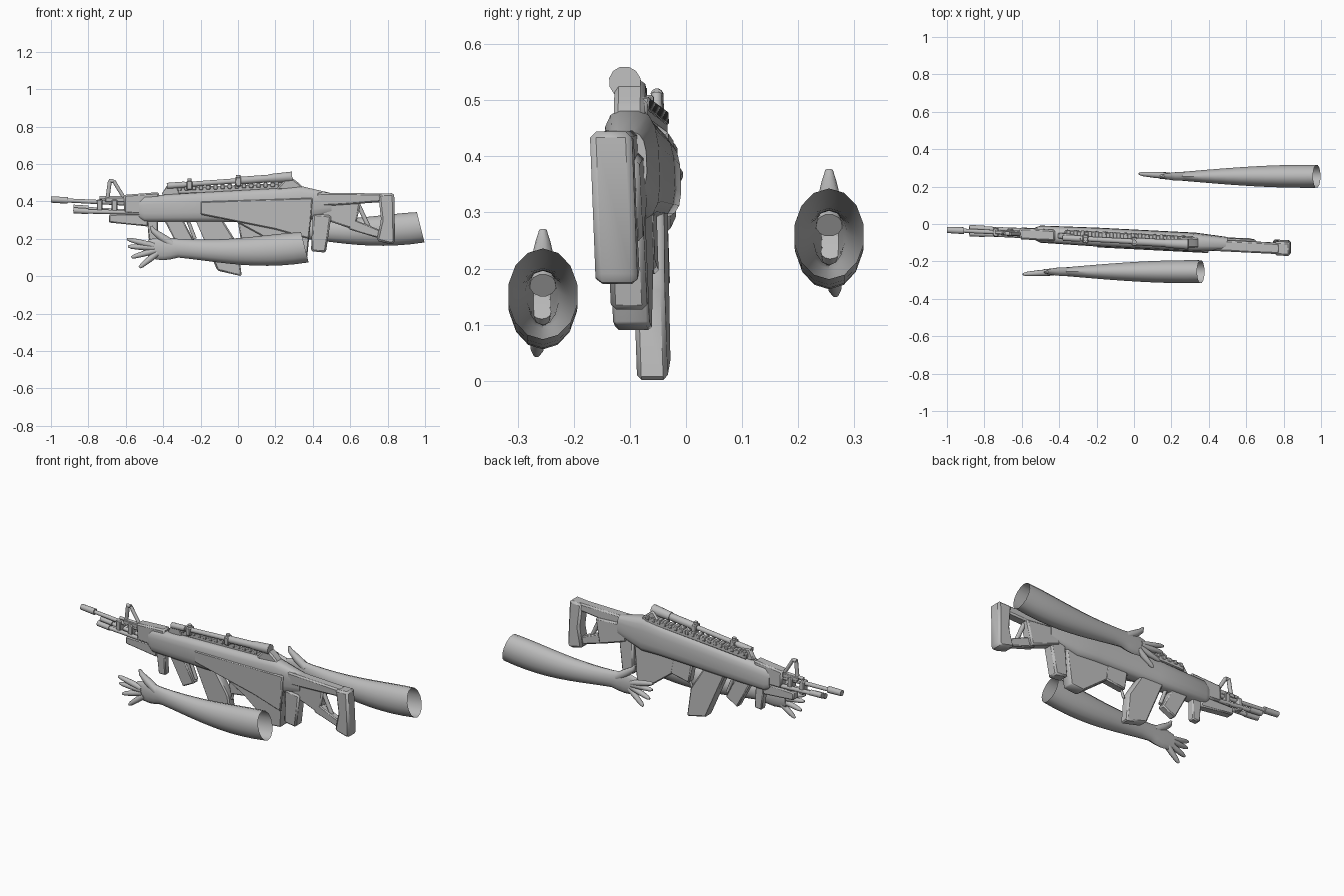
import bpy, bmesh, math
from mathutils import Vector, Matrix

cube = bpy.data.objects.get("Cube")
if cube:
    bpy.data.objects.remove(cube, do_unlink=True)

grey = bpy.data.materials.new("plain_grey")
grey.use_nodes = True
grey.diffuse_color = (.5, .5, .5, 1)
grey.node_tree.nodes["Principled BSDF"].inputs["Base Color"].default_value = grey.diffuse_color


def finish(name, bm, lean=True):
    """Turn a bmesh into an object; the rifle parts share one yaw and roll."""
    if lean:
        for vert in bm.verts:
            vert.co.y -= .065 + .05 * vert.co.x + .04 * vert.co.z
    bmesh.ops.recalc_face_normals(bm, faces=bm.faces)
    mesh = bpy.data.meshes.new(name)
    bm.to_mesh(mesh)
    bm.free()
    mesh.materials.append(grey)
    mesh.shade_smooth()
    mesh.set_sharp_from_angle(angle=math.radians(40))
    bpy.context.collection.objects.link(bpy.data.objects.new(name, mesh))


def plate(name, outline, width, bevel=.006, side=0):
    """Side profile in x and z, extruded across y with softened edges."""
    bm = bmesh.new()
    face = bm.faces.new([bm.verts.new((x, side - width / 2, z)) for x, z in outline])
    extruded = bmesh.ops.extrude_face_region(bm, geom=[face])["geom"]
    moved = [item for item in extruded if isinstance(item, bmesh.types.BMVert)]
    bmesh.ops.translate(bm, verts=moved, vec=(0, width, 0))
    bmesh.ops.bevel(bm, geom=bm.edges[:], offset=bevel, segments=1,
                    affect='EDGES', profile=.5, clamp_overlap=True)
    finish(name, bm)


def bar(name, start, end, depth, width, taper=1, side=0):
    """Straight block from start to end, scaled by taper at its end."""
    start, end = Vector(start), Vector(end)
    across = (end - start).orthogonal().normalized() * depth / 2
    outline = (start + across, end + across * taper, end - across * taper, start - across)
    plate(name, outline, width, min(depth, width) / 7, side)


def skin(bm, rings, open_end=False):
    """Bridge a row of rings and cap the ends."""
    loops = [[bm.verts.new(point) for point in ring] for ring in rings]
    count = len(loops[0])
    for near, far in zip(loops, loops[1:]):
        for i in range(count):
            j = (i + 1) % count
            bm.faces.new((near[i], near[j], far[j], far[i]))
    bm.faces.new(loops[0])
    if not open_end:
        bm.faces.new(loops[-1])


def oval(centre, wide, tall, sides=12, power=1, slant=0):
    """Ring facing x; a lower power makes it boxier."""
    ring = []
    for i in range(sides):
        angle = math.tau * (i + .5) / sides
        c, s = math.cos(angle), math.sin(angle)
        rise = tall * math.copysign(abs(s) ** power, s)
        reach = wide * math.copysign(abs(c) ** power, c)
        ring.append(Vector(centre) + Vector((slant * rise, reach, rise)))
    return ring


def tube(bm, points, radii):
    """Round rod through points, with one radius for each."""
    points = [Vector(point) for point in points]
    rings = []
    for i, (point, radius) in enumerate(zip(points, radii)):
        along = points[min(i + 1, len(points) - 1)] - points[max(i - 1, 0)]
        turn = Vector((1, 0, 0)).rotation_difference(along)
        rings.append([point + turn @ offset for offset in oval((0, 0, 0), radius, radius)])
    skin(bm, rings)


def rod(name, start, end, radius, flare=1, side=0):
    bm = bmesh.new()
    ends = [(x, side, z) for x, z in (start, end)]
    tube(bm, ends, (radius, radius * flare))
    finish(name, bm)


# Receiver shell: boxy rings that swell towards the rear
bm = bmesh.new()
skin(bm, [oval((x, 0, .375 + .03 * x), min(.05, tall * .65), tall, 16, .65)
          for x, tall in ((-.53, .05), (-.5, .07), (-.2, .08), (.2, .09), (.33, .1), (.5, .055))])
finish("receiver_shell", bm)
plate("side_panel", [(-.2, .4), (.4, .42), (.38, .2), (.2, .25), (-.2, .33)], .06, side=-.024)
plate("lower_body", [(-.1, .34), (.4, .4), (.37, .1), (.29, .09), (.12, .22)], .065, side=-.01)
bar("trigger_housing", (.06, .32), (.08, .2), .13, .05)

# Magazine, grips and guard strut
plate("magazine", [(-.24, .33), (-.1, .33), (0, .17), (.02, 0), (-.11, .03)], .055, .008, .006)
bar("middle_grip", (-.36, .33), (-.27, .16), .09, .045)
bar("front_grip", (-.46, .34), (-.45, .17), .06, .04, .8)
rod("guard_strut", (-.28, .33), (-.23, .2), .01)
rod("trigger", (.03, .22), (.01, .15), .007)

# Rear pods below the body
bar("rear_pod", (.45, .33), (.43, .13), .1, .065, .8, -.008)
bar("cheek_pod", (.45, .36), (.64, .32), .1, .06, 1.5)

# Skeleton shoulder stock
stock_side = -.01
bar("stock_beam", (.42, .41), (.78, .42), .075, .06, .6, stock_side)
bar("stock_strut", (.6, .28), (.77, .22), .06, .04, .7, stock_side)
rod("stock_brace", (.64, .39), (.7, .26), .012, side=stock_side)
plate("butt_plate", [(.75, .44), (.835, .445), (.84, .18), (.82, .17), (.74, .19), (.765, .3)],
      .075, .014, stock_side)

# Barrel group
rod("barrel", (-.95, .407), (-.5, .385), .011, 1.2)
rod("muzzle", (-1, .41), (-.91, .406), .017, 1.1)
rod("gas_tube", (-.74, .42), (-.48, .42), .009)
for side in (-.015, .015):
    rod("lower_tube", (-.85, .355 + side / 2), (-.5, .34), .012, side=side)
    rod("lower_tube_collar", (-.88, .36 + side / 2), (-.8, .355 + side / 2), .016, side=side)
for x in (-.74, -.66, -.58):
    bar("barrel_clamp", (x, .335), (x, .41), .03, .045)
bar("handguard", (-.61, .385), (-.42, .39), .1, .06, 1.2)
bar("under_light", (-.69, .31), (-.48, .3), .045, .05, 1.5)

# Front sight frame and small rear sight
rod("sight_leg_front", (-.7, .4), (-.685, .51), .011)
rod("sight_cap", (-.69, .51), (-.665, .51), .011)
rod("sight_leg_rear", (-.665, .51), (-.61, .42), .01)
bar("sight_base", (-.71, .41), (-.59, .41), .025, .03)
bar("rear_sight", (-.36, .43), (-.35, .49), .1, .03, .5)

# Top rail with teeth
rail_side = .012
rail_start, rail_end = Vector((-.37, .455)), Vector((.32, .482))
bar("top_rail", rail_start, rail_end, .036, .04, side=rail_side)
teeth = 18
for i in range(teeth):
    spot = rail_start.lerp(rail_end, (i + .5) / teeth)
    bar("rail_tooth", spot, spot + Vector((0, .025)), .022, .046, side=rail_side)

# Sighting scope, placed by distance along its axis
scope_side = -.008
scope_front, scope_back = Vector((-.38, .483)), Vector((.29, .532))


def scope_part(name, begin, stop, radius, flare=1):
    rod(name, scope_front.lerp(scope_back, begin), scope_front.lerp(scope_back, stop),
        radius, flare, scope_side)


scope_part("scope_front_cap", 0, .14, .017)
scope_part("scope_tube", .1, .9, .014)
scope_part("scope_body", .55, .85, .021)
scope_part("scope_eyepiece", .82, 1, .024, 1.2)
for place in (.18, .57):
    spot = scope_front.lerp(scope_back, place)
    lift = Vector((0, .03))
    bar("scope_ring", spot - lift, spot + lift * .6, .03, .045, side=scope_side)
    rod("scope_knob", spot, spot + lift, .01, 1.2, scope_side)
plate("rear_mount", [(.2, .46), (.36, .46), (.33, .495), (.27, .54)], .055, .008)


def arm(name, side, shift):
    """Open forearm with a spread hand; side mirrors it across y."""
    bm = bmesh.new()
    depth, wrist, elbow = -.255, -.32, .357
    steps = 10
    rings = []
    # Palm swells between knuckles and wrist
    for i in range(4):
        t = i / 4
        rings.append(oval((wrist - .16 * (1 - t), depth, .148), .014 + .014 * t,
                          .047 + .015 * math.sin(math.pi * t), 14))
    # Forearm thickens to the slanted opening
    for i in range(steps + 1):
        t = i / steps
        height = .15 - .017 * math.sin(math.pi * t) + .005 * t ** 4
        rings.append(oval((wrist + (elbow - wrist) * t, depth, height),
                          .028 + .035 * math.sin(1.7 * t),
                          .05 + .034 * math.sin(2 * t ** 1.5), 14, slant=-.25 * t ** 4))
    skin(bm, rings, open_end=True)
    # Four fingers fan out from the palm
    palm = Vector((-.4, depth, .15))
    for i in range(4):
        angle = .25 - .2 * i ** 1.4
        reach = Vector((-math.cos(angle), -.07, math.sin(angle))) * (.2 - .012 * i)
        tube(bm, [palm + reach * t for t in (.25, .6, .9, 1)], (.018, .016, .012, .006))
    # Thumb
    tube(bm, [(-.35, depth, .17), (-.41, depth, .21), (-.455, depth, .245), (-.465, depth, .268)],
         (.024, .022, .014, .007))
    place = Matrix.Translation(shift) @ Matrix.Diagonal((1, side, 1, 1))
    bmesh.ops.transform(bm, verts=bm.verts, matrix=place)
    finish(name, bm, lean=False)


arm("front_arm", 1, (0, 0, 0))
arm("back_arm", -1, (.62, 0, .107))
